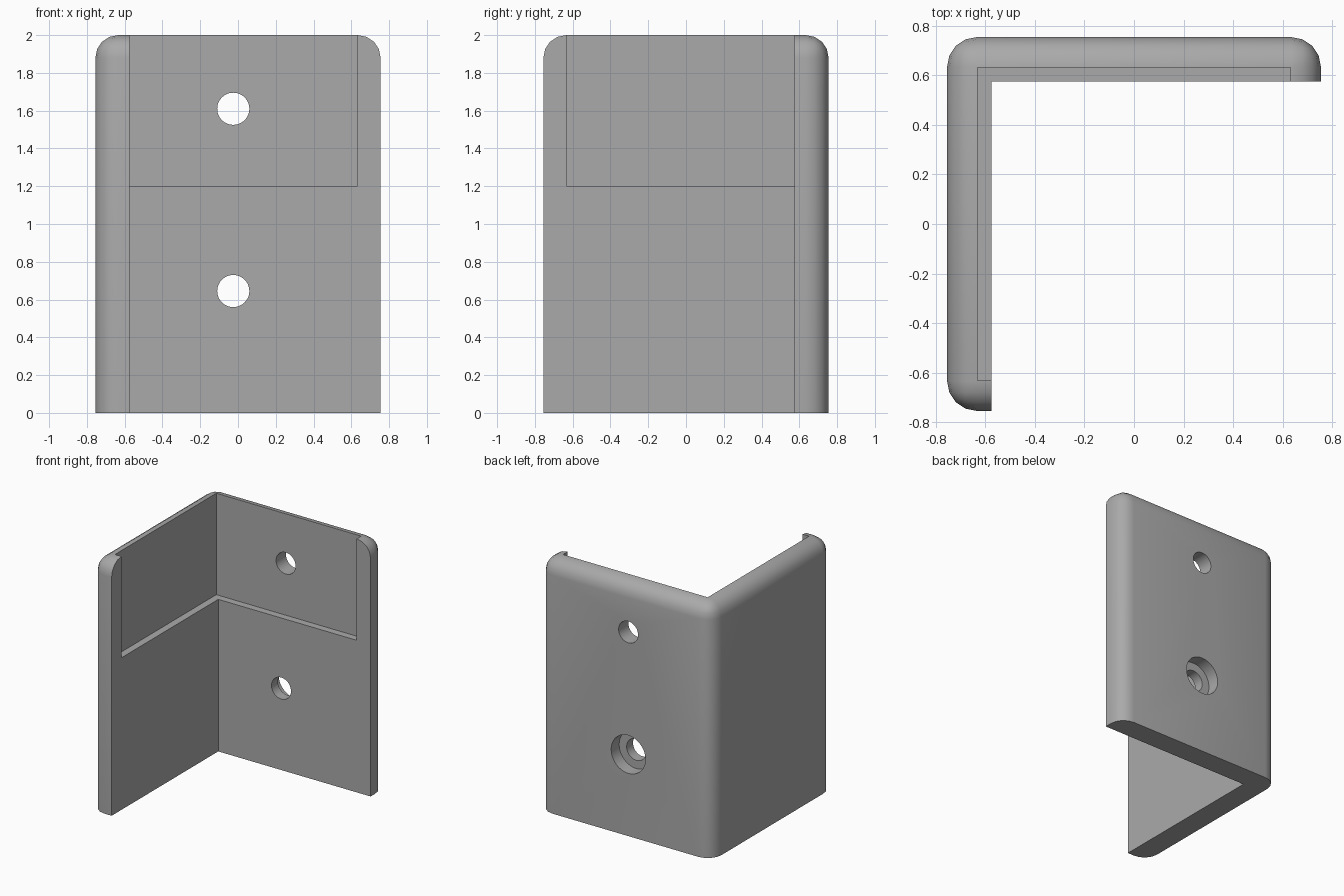
import bpy, bmesh, math
from mathutils import Matrix, Vector

cube = bpy.data.objects.get("Cube")
if cube:
    bpy.data.objects.remove(cube, do_unlink=True)

HALF, HEIGHT, RADIUS = 0.755, 2.0, 0.12
INNER, RECESS, LEDGE = 0.575, 0.632, 1.2
HOLE_X = -0.025

grey = bpy.data.materials.new("plain grey")
grey.use_nodes = True
grey.diffuse_color = (0.4, 0.4, 0.4, 1)
grey.node_tree.nodes["Principled BSDF"].inputs["Base Color"].default_value = (0.4, 0.4, 0.4, 1)


def add_object(name, bm):
    mesh = bpy.data.meshes.new(name)
    bm.to_mesh(mesh)
    bm.free()
    mesh.materials.append(grey)
    obj = bpy.data.objects.new(name, mesh)
    bpy.context.collection.objects.link(obj)
    return obj


def box(low, high):
    bm = bmesh.new()
    low, high = Vector(low), Vector(high)
    bmesh.ops.create_cube(bm, size=1, matrix=Matrix.Translation((low + high) / 2)
                          @ Matrix.Diagonal((*(high - low), 1)))
    return bm


def drill(radius, z, front, back):
    bm = bmesh.new()
    place = Matrix.Translation((HOLE_X, (front + back) / 2, z)) @ Matrix.Rotation(math.pi / 2, 4, "X")
    bmesh.ops.create_cone(bm, cap_ends=True, segments=48, radius1=radius, radius2=radius,
                          depth=back - front, matrix=place)
    return bm


# Block with every edge rounded except those around the base
bm = box((-HALF, -HALF, 0), (HALF, HALF, HEIGHT))
edges = [e for e in bm.edges if max(v.co.z for v in e.verts) > HEIGHT / 2]
bmesh.ops.bevel(bm, geom=edges, offset=RADIUS, segments=4, profile=0.5, affect="EDGES")
bracket = add_object("corner_bracket", bm)

# Open corner, shallow upper recess, two screw holes and a counterbore
cutters = {
    "corner_cutter": box((-INNER, -1, -1), (1, INNER, 3)),
    "recess_cutter": box((-RECESS, -RECESS, LEDGE), (RECESS, RECESS, 3)),
    "upper_hole_cutter": drill(0.085, 1.61, 0.4, 1),
    "lower_hole_cutter": drill(0.085, 0.645, 0.4, 1),
    "counterbore_cutter": drill(0.15, 0.645, 0.655, 1),
}
bpy.context.view_layer.objects.active = bracket
for name, cutter_mesh in cutters.items():
    cutter = add_object(name, cutter_mesh)
    cut = bracket.modifiers.new(name, "BOOLEAN")
    cut.operation, cut.solver, cut.object = "DIFFERENCE", "EXACT", cutter
    bpy.ops.object.modifier_apply(modifier=cut.name)
    bpy.data.objects.remove(cutter, do_unlink=True)

bpy.ops.object.select_all(action="DESELECT")
bracket.select_set(True)
bpy.ops.object.shade_smooth_by_angle(angle=math.radians(35))
